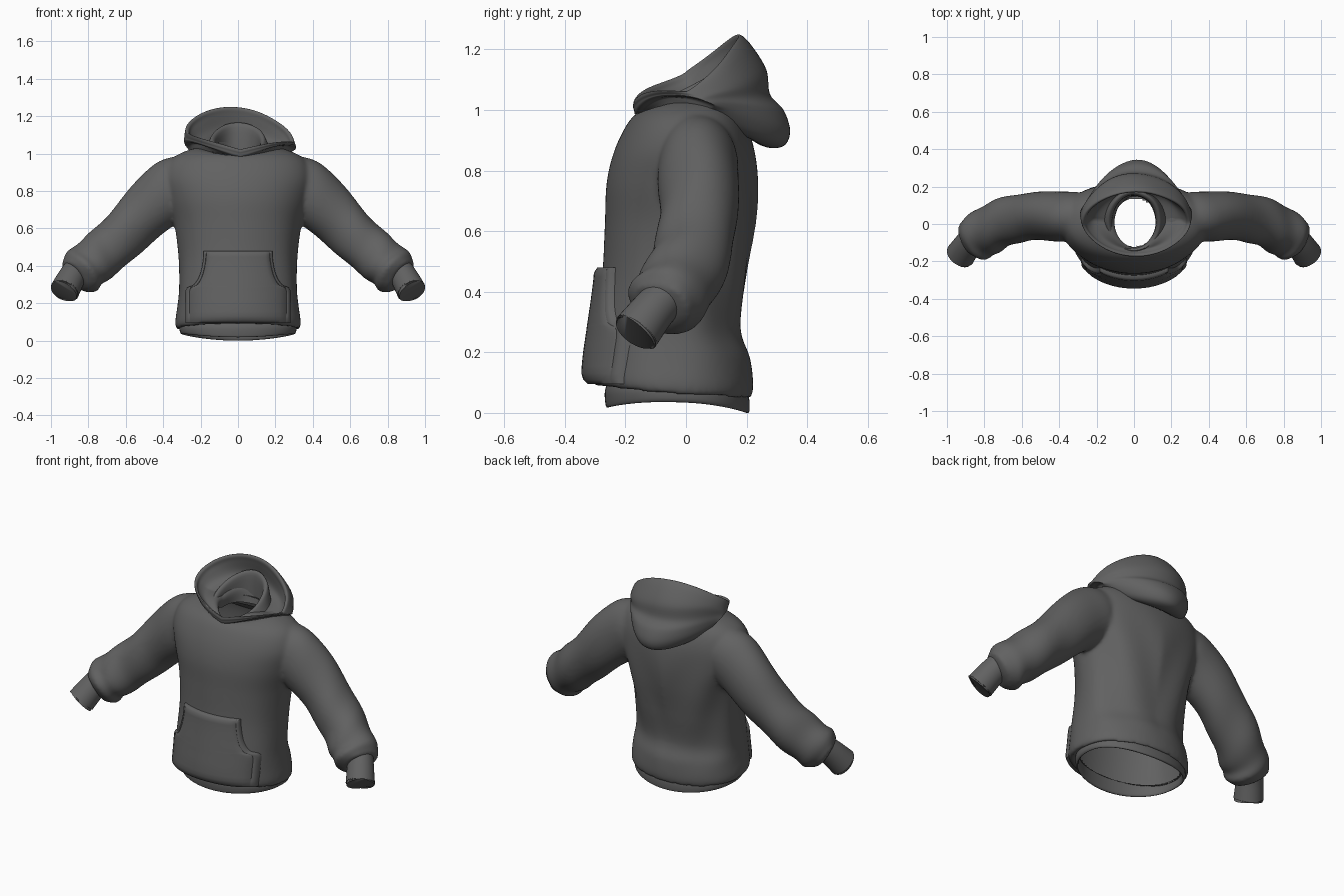
import bpy, bmesh
from math import sin, cos, pi, tau
from mathutils import Vector
from mathutils.bvhtree import BVHTree

if "Cube" in bpy.data.objects:
    bpy.data.objects.remove(bpy.data.objects["Cube"])

cloth = bpy.data.materials.new("charcoal_fleece")
cloth.use_nodes = True
GREY = (0.12, 0.12, 0.12, 1)
cloth.diffuse_color = GREY
cloth.node_tree.nodes["Principled BSDF"].inputs["Base Color"].default_value = GREY


def spline(keys, steps):
    """Smooth interpolation through tuples of numbers."""
    out = []
    last = len(keys) - 1
    for i in range(last):
        a, b, c, d = (keys[max(0, min(last, j))] for j in range(i - 1, i + 3))
        for s in range(steps):
            t = s / steps
            out.append([q + t / 2 * (r - p + t * (2*p - 5*q + 4*r - e + t * (3*(q - r) + e - p)))
                        for p, q, r, e in zip(a, b, c, d)])
    out.append(list(keys[-1]))
    return out


def finish(name, bm):
    bmesh.ops.recalc_face_normals(bm, faces=bm.faces)
    me = bpy.data.meshes.new(name)
    bm.to_mesh(me)
    bm.free()
    ob = bpy.data.objects.new(name, me)
    bpy.context.collection.objects.link(ob)
    me.materials.append(cloth)
    bpy.ops.object.select_all(action="DESELECT")
    ob.select_set(True)
    bpy.context.view_layer.objects.active = ob
    bpy.ops.object.shade_smooth_by_angle(angle=pi / 3)
    return ob


def skin(rows, closed=True, bm=None):
    """Join rows of points into a sheet or an open tube."""
    bm = bm or bmesh.new()
    grid = [[bm.verts.new(p) for p in row] for row in rows]
    n = len(grid[0])
    for lo, hi in zip(grid, grid[1:]):
        for j in range(n if closed else n - 1):
            k = (j + 1) % n
            bm.faces.new((lo[j], lo[k], hi[k], hi[j]))
    return bm


def body_ring(key, ripple=None, lift=None, n=72):
    """Oval with its own front, side and back heights; the points shape its ends."""
    w, front, back, zf, zs, zb, front_point, back_point = key
    mid, half = (front + back) / 2, (back - front) / 2
    mean, tilt, bend = (zf + zb) / 4 + zs / 2, (zb - zf) / 2, (zf + zb) / 4 - zs / 2
    pts = []
    for i in range(n):
        t = tau * i / n
        c = cos(t)
        z = mean - tilt * c + bend * cos(2 * t)
        grow = 1 + (ripple(t, z) if ripple else 0)
        point = front_point if c > 0 else back_point
        pts.append((w * sin(t) * grow,
                    mid - half * c * max(abs(c), 0.01) ** point * grow,
                    z + (lift(t, z) if lift else 0)))
    return pts


def body_fold(t, z):
    # Drapes that fade out towards the front, hem and shoulders
    fade = max(0, sin(pi * min(1, max(0, (z - 0.12) / 0.8)))) * (1 - cos(t)) / 2
    return 0.03 * fade * sin(7 * abs(t - pi) - 7 * z + 1)


# Torso: half width, front y, back y, back height, front and side height offsets;
# the chest rounds off and the back squares up towards the shoulders
BOX = -0.12
torso_keys = [(w, f, b, z + df, z + ds, z, BOX + 0.12 * z, BOX - 0.12 * z)
              for w, f, b, z, df, ds in [
    (.3, -.258, .198, .065, .035, .015),
    (.322, -.292, .212, .045, .045, .015),
    (.336, -.316, .222, .09, .02, 0),
    (.326, -.314, .212, .18, 0, 0),
    (.316, -.3, .182, .28, 0, 0),
    (.315, -.277, .205, .45, 0, 0),
    (.335, -.268, .23, .62, 0, 0),
    (.37, -.262, .235, .76, 0, 0),
    (.39, -.235, .222, .88, -.01, 0),
    (.35, -.19, .19, .97, -.01, .005),
    (.23, -.15, .15, 1.02, -.025, .008),
    (.14, -.125, .14, 1.02, -.045, 0)]]
body_bm = skin([body_ring(k, body_fold) for k in spline(torso_keys, 6)])
torso_surface = BVHTree.FromBMesh(body_bm)


def tube(path, side, wrinkle=0, bm=None, n=40):
    """Oval tube along x, y, z, depth radius, height radius."""
    rows = spline(path, 8)
    pts = [Vector(r[:3]) for r in rows]
    result = []
    for i, r in enumerate(rows):
        along = (pts[min(i + 3, len(pts) - 1)] - pts[max(i - 3, 0)]).normalized()
        u = (Vector((0, 1, 0)) - along * along.y).normalized()
        v = along.cross(u)
        s = i / (len(rows) - 1)
        ring = []
        for j in range(n):
            a = tau * j / n
            g = 1 + wrinkle * s * (sin(38 * s + 2.5 * sin(a + 1)) + 0.7 * sin(3 * a + 15 * s))
            p = pts[i] + u * cos(a) * r[3] * g + v * sin(a) * r[4] * g
            ring.append((p.x * side, p.y, p.z))
        result.append(ring)
    return skin(result, bm=bm)


# Sleeves grow out of the torso: fuse the closed volumes, then soften the joins
sleeve_path = [
    (.16, .03, .85, .11, .12),
    (.29, .035, .835, .13, .155),
    (.39, .042, .779, .134, .164),
    (.56, .04, .62, .128, .138),
    (.7, .005, .485, .129, .13),
    (.8, -.045, .4, .128, .127),
    (.842, -.078, .357, .122, .122),
    (.862, -.092, .338, .094, .094),
    (.868, -.096, .333, .062, .062)]
for side in (1, -1):
    tube(sleeve_path, side, 0.06, body_bm)
bmesh.ops.holes_fill(body_bm, edges=[e for e in body_bm.edges if e.is_boundary], sides=0)
body = finish("torso_and_sleeves", body_bm)
fuse = body.modifiers.new("fuse", "REMESH")
fuse.mode = "VOXEL"
fuse.voxel_size = 0.01
soften = body.modifiers.new("soften", "SMOOTH")
soften.factor = 0.5
soften.iterations = 14
for modifier in ("fuse", "soften"):
    bpy.ops.object.modifier_apply(modifier=modifier)

# Open the waist and the neck again
open_bm = bmesh.new()
open_bm.from_mesh(body.data)
caps = []
for face in open_bm.faces:
    x, y, z = face.calc_center_median()
    waist = z < 0.16 and (x / 0.29) ** 2 + ((y + 0.03) / 0.22) ** 2 < 1
    neck = z > 0.93 and (x / 0.135) ** 2 + ((y - 0.008) / 0.128) ** 2 < 1
    if waist or neck:
        caps.append(face)
bmesh.ops.delete(open_bm, geom=caps, context="FACES")
open_bm.to_mesh(body.data)
open_bm.free()
bpy.ops.object.shade_smooth_by_angle(angle=pi / 3)

# Ribbed hem band with a turned-in lower edge
hem_keys = [(w, f, b, zf, zs, zb, BOX, BOX) for w, f, b, zf, zs, zb in [
    (.295, -.25, .19, .1, .09, .075),
    (.294, -.249, .192, .03, .05, .01),
    (.3, -.26, .205, .018, .035, 0),
    (.31, -.266, .21, .03, .045, .012),
    (.312, -.268, .208, .07, .07, .05),
    (.302, -.257, .195, .105, .09, .075)]]
finish("hem_band", skin([body_ring(k) for k in spline(hem_keys, 4)]))


# Hood: outer bag up to the rolled rim, then down inside to the neck hole
def hood_fold(t, z):
    return 0.012 * sin(5 * t + 14 * z) * (1 - cos(t)) / 2


def hood_lift(t, z):
    # Crossed V at the throat, and one side of the opening standing higher
    stand = min(1, max(0, (z - 1) / 0.1))
    return 0.035 * abs(sin(2 * t)) * (cos(t) > 0) - 0.035 * stand * sin(t)


hood_keys = [
    (.22, -.13, .17, .965, .98, .95, .1, .1),
    (.25, -.145, .25, .97, 1, .882, .2, .7),
    (.268, -.155, .32, .975, 1.015, .88, .2, 1.2),
    (.285, -.163, .345, .98, 1.025, .93, .2, 1.2),
    (.295, -.168, .325, .985, 1.035, 1, .2, .9),
    (.3, -.17, .28, .99, 1.05, 1.05, .2, .5),
    (.298, -.172, .265, 1, 1.065, 1.13, .2, .25),
    (.294, -.175, .215, 1.01, 1.085, 1.21, .25, .05),
    (.288, -.172, .18, 1.022, 1.095, 1.245, .25, 0),
    (.274, -.16, .168, 1.018, 1.09, 1.235, .25, 0),
    (.262, -.152, .175, 1.005, 1.07, 1.2, .2, 0),
    (.225, -.142, .19, .99, 1.045, 1.12, .1, .2),
    (.15, -.135, .165, .98, 1.04, 1.07, 0, 0),
    (.118, -.128, .155, .97, 1.02, 1.04, 0, 0),
    (.12, -.125, .14, .94, .98, .98, 0, 0)]
hood = finish("hood", skin([body_ring(k, hood_fold, hood_lift) for k in spline(hood_keys, 5)]))
hood.location.x = 0.012

# Inner hood fold standing around the neck hole
collar_keys = [(w, f, b, zf, zs, zb, 0, 0) for w, f, b, zf, zs, zb in [
    (.17, -.14, .18, .98, 1.03, 1.06),
    (.15, -.145, .18, 1, 1.07, 1.15),
    (.135, -.14, .17, 1.005, 1.08, 1.165),
    (.12, -.13, .155, .99, 1.06, 1.14),
    (.115, -.125, .15, .95, 1, 1.02)]]
finish("inner_collar", skin([body_ring(k, hood_fold) for k in spline(collar_keys, 4)]))

# Cuffs with a narrower lining behind the lip
cuff_path = [
    (.862, -.07, .38, .07, .07),
    (.892, -.113, .332, .073, .074),
    (.926, -.163, .268, .08, .079)]
lining_path = [
    cuff_path[-1],
    (.923, -.159, .273, .072, .071),
    (.88, -.095, .35, .062, .064)]
for label, side in (("left", 1), ("right", -1)):
    finish(label + "_cuff", tube(cuff_path, side))
    finish(label + "_cuff_lining", tube(lining_path, side))


def on_torso(x, z, lift):
    hit = torso_surface.ray_cast(Vector((x, -2, z)), Vector((0, 1, 0)))[0]
    return (x, hit.y - lift, z)


# Front pocket: draped patch with scooped hand openings and a stitched border
half_width = spline([(.28, .095), (.282, .2), (.278, .275), (.235, .3), (.205, .35),
                     (.188, .42), (.183, .48)], 5)
edge = [(1, 0), (1, .018), (.97, .024), (.93, .024), (.92, .021), (.91, .025)]
columns = [(-u, h) for u, h in edge] + [(i / 10, .028) for i in range(-8, 9)] + edge[::-1]
rows = []
last = len(half_width) - 1
for i, (w, z) in enumerate(half_width):
    end = min(i, last - i)
    cap = (0.018, 0.023)[end] if end < 2 else 1
    rows.append([on_torso(u * w, z, min(h, cap)) for u, h in columns])
    if end == 0:
        rows.insert(0 if i == 0 else len(rows), [on_torso(u * w, z, -.004) for u, h in columns])
finish("front_pocket", skin(rows, closed=False))
